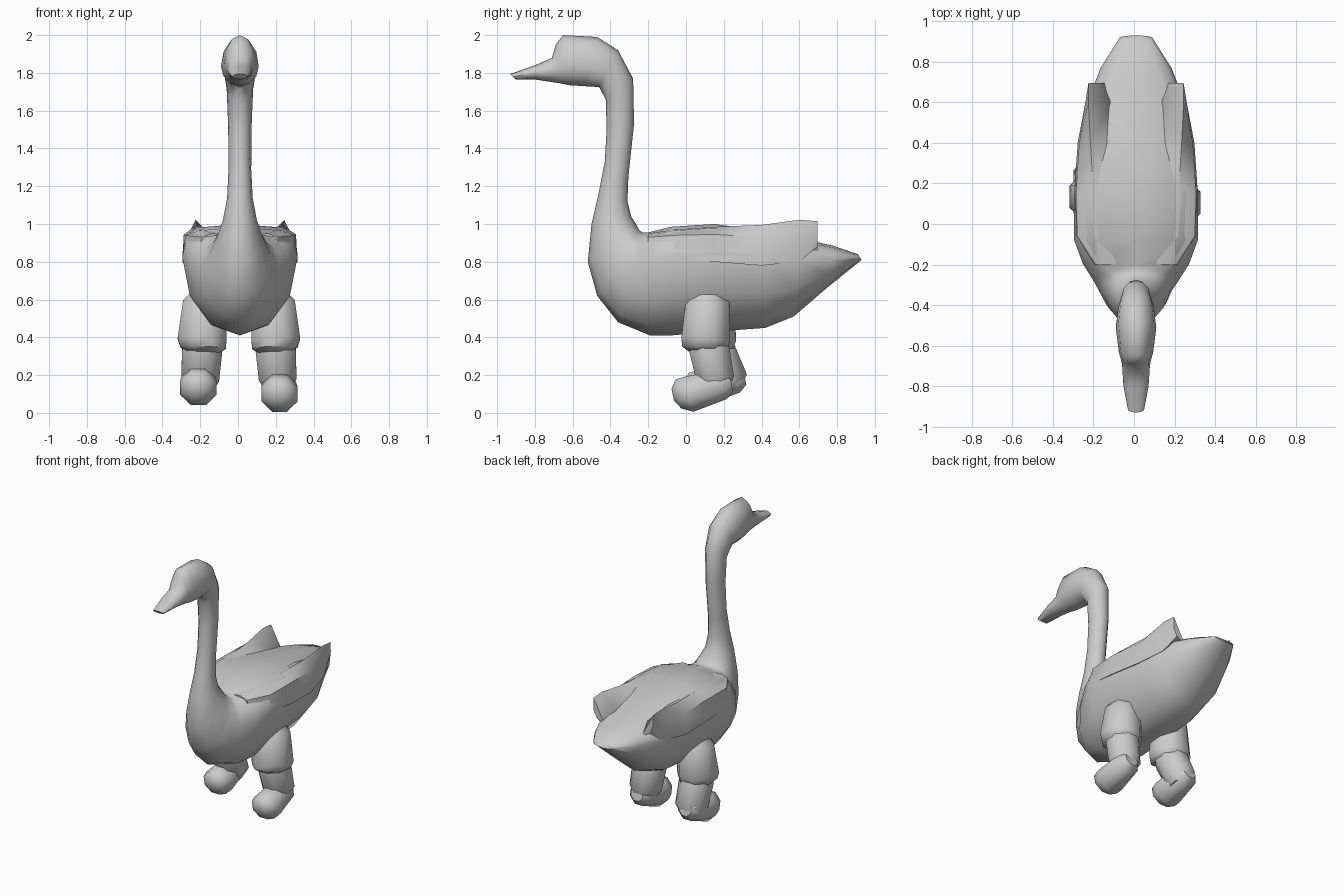
import bpy, bmesh, math
from mathutils import Vector

if "Cube" in bpy.data.objects:
    bpy.data.objects.remove(bpy.data.objects["Cube"])

grey = bpy.data.materials.new("soft grey")
grey.diffuse_color = (0.6, 0.6, 0.6, 1)
grey.use_nodes = True
grey.node_tree.nodes["Principled BSDF"].inputs["Base Color"].default_value = grey.diffuse_color


def loft(name, rings, angle=35):
    """Skin a list of equal-length closed rings and cap both ends."""
    bm = bmesh.new()
    rows = [[bm.verts.new(p) for p in ring] for ring in rings]
    n = len(rows[0])
    for a, b in zip(rows, rows[1:]):
        for i in range(n):
            j = (i + 1) % n
            bm.faces.new((a[i], a[j], b[j], b[i]))
    bm.faces.new(rows[0])
    bm.faces.new(rows[-1])
    bmesh.ops.recalc_face_normals(bm, faces=bm.faces)
    me = bpy.data.meshes.new(name)
    bm.to_mesh(me)
    bm.free()
    me.materials.append(grey)
    ob = bpy.data.objects.new(name, me)
    bpy.context.collection.objects.link(ob)
    bpy.ops.object.select_all(action='DESELECT')
    bpy.context.view_layer.objects.active = ob
    ob.select_set(True)
    bpy.ops.object.shade_smooth_by_angle(angle=math.radians(angle))
    return ob


def section(by, bz, ty, tz, w, t, boxy=1, n=12):
    """Oval between a lower and an upper outline point, widest at fraction t;
    boxy < 1 squares off the shoulders above the widest point."""
    ring = []
    for k in range(n):
        a = 2 * math.pi * k / n
        c, s = math.cos(a), math.sin(a)
        f = t - t * c if c > 0 else t - (1 - t) * c
        x = w * math.copysign(abs(s) ** (boxy if c < 0 else 1), s)
        if k in (0, n // 2):
            x = 0
        ring.append((0.01 + x, by + (ty - by) * f, bz + (tz - bz) * f))
    return ring


# body, neck, head and bill as one skin:
# lower y z, upper y z, half width, widest point, shoulder squareness
outline = [
    (.93, .81, .91, .84, .08, .5), (.75, .665, .78, .885, .175, .65, .8),
    (.57, .51, .60, .925, .245, .70, .6), (.42, .45, .40, .965, .285, .73, .45),
    (.15, .43, .15, 1.0, .305, .73, .35), (-.08, .41, -.08, .985, .305, .72, .4),
    (-.19, .41, -.20, .955, .262, .70, .55), (-.36, .48, -.23, .955, .21, .62, .8),
    (-.47, .62, -.25, .97, .165, .6), (-.52, .80, -.265, 1.0, .125, .6),
    (-.50, 1.0, -.29, 1.04, .09, .5), (-.465, 1.15, -.31, 1.12, .068, .5),
    (-.43, 1.33, -.305, 1.25, .06, .5), (-.42, 1.50, -.275, 1.53, .062, .5),
    (-.425, 1.66, -.28, 1.77, .07, .5), (-.46, 1.725, -.36, 1.92, .088, .5),
    (-.54, 1.73, -.47, 1.99, .1, .4), (-.62, 1.735, -.65, 2.0, .085, .4),
    (-.67, 1.745, -.69, 1.95, .072, .4), (-.70, 1.75, -.71, 1.88, .068, .5),
    (-.80, 1.765, -.80, 1.84, .062, .5), (-.90, 1.765, -.93, 1.795, .04, .5),
]
loft("body_neck_head", [section(*s) for s in outline], 50)

# folded wings: y, flank x z, shoulder x z, ridge x z, inner x z
wing = [
    (-.20, .22, .86, .20, .93, .15, .95, .10, .945),
    (-.06, .30, .82, .29, .94, .20, .97, .12, .965),
    (.15, .305, .80, .297, .945, .21, .985, .13, .975),
    (.40, .288, .78, .28, .93, .225, .995, .12, .94),
    (.60, .245, .80, .25, .92, .235, 1.022, .12, .905),
    (.695, .21, .88, .235, .93, .235, 1.015, .185, .92),
]
for side, label in ((1, "right"), (-1, "left")):
    loft(label + "_wing", [
        [(.01 + side * x, y, z) for x, z in
         ((fx, fz), (sx, sz), (rx, rz), (ix, iz), (.14, .84))]
        for y, fx, fz, sx, sz, rx, rz, ix, iz in wing], 40)


def limb(name, path, n=8):
    """Round tube through (x, y, z, radius) points."""
    pts = [Vector(p[:3]) for p in path]
    axis = (pts[-1] - pts[0]).normalized()
    u = axis.cross(Vector((1, 0, 0))).normalized()
    v = axis.cross(u)
    rings = []
    for p, q in zip(pts, path):
        rings.append([p + q[3] * (math.cos(a) * u + math.sin(a) * v)
                      for a in (2 * math.pi * (k + .5) / n for k in range(n))])
    return loft(name, rings, 48)


# legs: the left one stands slightly further back and higher
for side, label, dy, lean, lift in ((1, "right", 0, .02, 0), (-1, "left", .03, .06, .035)):
    x = side * .195 + .005
    limb(label + "_thigh", [
        (x - side * .02, .12 + dy, .65, .07), (x - side * .015, .115 + dy, .59, .125),
        (x, .105 + dy, .39, .14), (x - side * .005, .10 + dy, .345, .13),
        (x - side * .01, .10 + dy, .32, .09)])
    limb(label + "_shin", [
        (x, .115 + dy, .42, .10), (x, .125 + dy, .33, .115),
        (x + side * .01, .135 + dy + lean, .18, .108), (x + side * .01, .135 + dy + lean, .12, .07)])
    f = dy + lean - .02
    fx = x + side * .02
    limb(label + "_foot", [
        (fx, .24 + f, .16 + lift, .05), (fx, .20 + f, .15 + lift, .085),
        (fx, .02 + f, .1 + lift, .104), (fx, -.04 + f, .10 + lift, .085),
        (fx, -.07 + f, .095 + lift, .035)])
